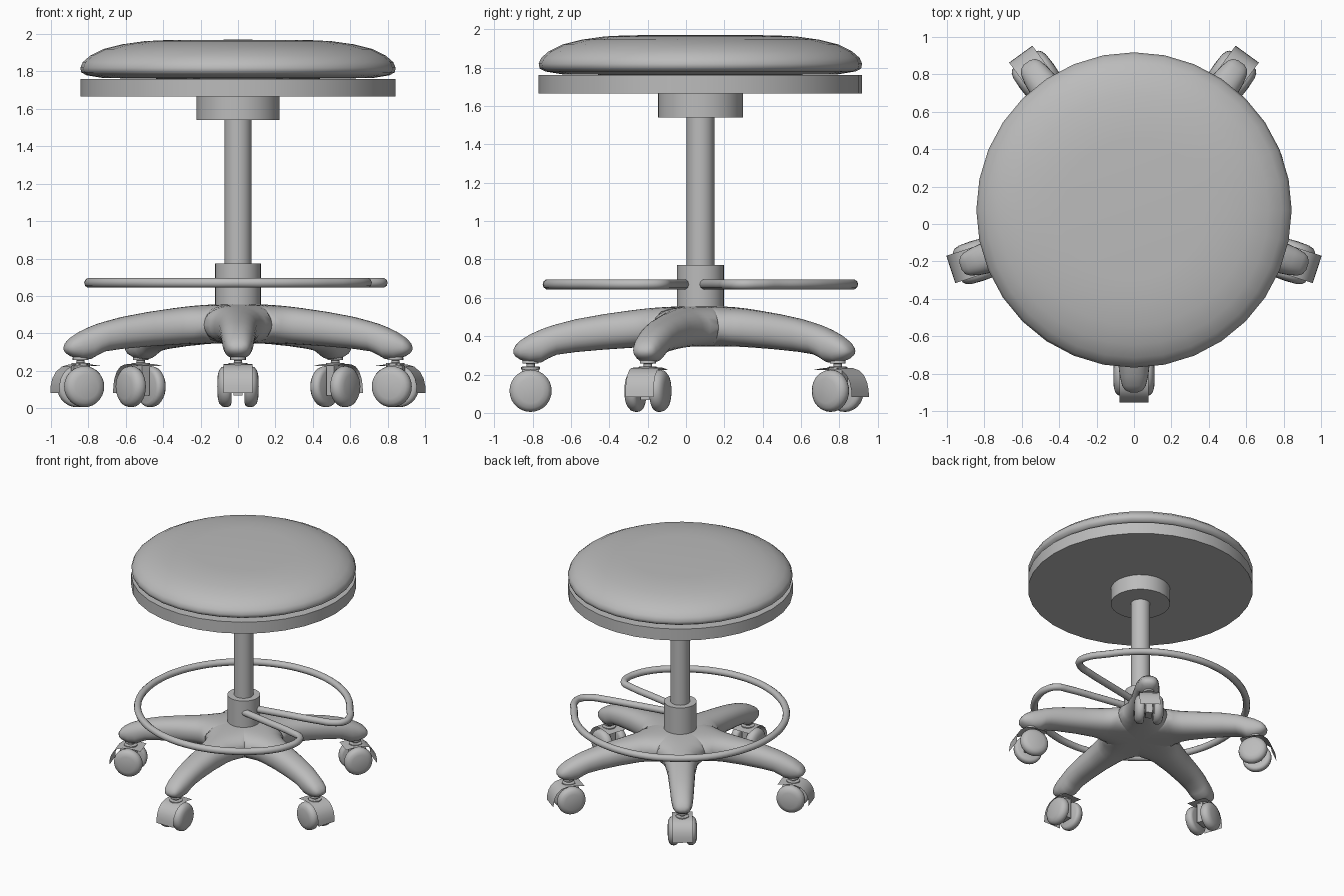
import bpy, bmesh
from math import sin, cos, pi, tan, radians
from mathutils import Matrix, Vector

cube = bpy.data.objects.get("Cube")
if cube:
    bpy.data.objects.remove(cube, do_unlink=True)

grey = bpy.data.materials.new("plain_grey")
grey.use_nodes = True
grey.diffuse_color = (0.5, 0.5, 0.5, 1)
grey.node_tree.nodes["Principled BSDF"].inputs["Base Color"].default_value = (0.5, 0.5, 0.5, 1)

CENTRE = Matrix.Translation((0, 0.075, 0))
ARM_ANGLES = [radians(270 + 72 * i) for i in range(5)]
CASTER_R = 0.885


def finish(name, bm, matrix=CENTRE, angle=35):
    bmesh.ops.remove_doubles(bm, verts=bm.verts, dist=0.0005)
    bmesh.ops.recalc_face_normals(bm, faces=bm.faces)
    mesh = bpy.data.meshes.new(name)
    bm.to_mesh(mesh)
    bm.free()
    mesh.shade_smooth()
    mesh.set_sharp_from_angle(angle=radians(angle))
    mesh.materials.append(grey)
    obj = bpy.data.objects.new(name, mesh)
    obj.matrix_world = matrix
    bpy.context.collection.objects.link(obj)
    return obj


def lathe(name, profile, segs=32, matrix=CENTRE, angle=35):
    """Spin (radius, height) points around local z."""
    bm = bmesh.new()
    verts = [bm.verts.new((r, 0, z)) for r, z in profile]
    edges = [bm.edges.new(p) for p in zip(verts, verts[1:])]
    bmesh.ops.spin(bm, geom=verts + edges, cent=(0, 0, 0), axis=(0, 0, 1),
                   angle=2 * pi, steps=segs, use_duplicate=False)
    return finish(name, bm, matrix, angle)


def cylinder(name, r, z0, z1, segs=32, matrix=CENTRE):
    return lathe(name, [(0, z0), (r, z0), (r, z1), (0, z1)], segs, matrix)


# Seat, pan and column
lathe("seat_cushion", [(0, 1.755), (0.72, 1.765), (0.81, 1.78), (0.838, 1.795), (0.843, 1.82),
                       (0.83, 1.85), (0.79, 1.885), (0.72, 1.92), (0.62, 1.945),
                       (0.5, 1.962), (0.38, 1.968), (0, 1.97)], angle=60)
cylinder("seat_pan", 0.843, 1.665, 1.76)
cylinder("seat_mount", 0.222, 1.54, 1.67)
cylinder("column", 0.0725, 0.5, 1.6)
cylinder("column_collar", 0.122, 0.5, 0.772)

# Five-armed base: sections of (distance, half width, top, bottom), clipped to a fifth of a turn
SECTIONS = [(0, 0.6, 0.555, 0.345), (0.1, 0.42, 0.555, 0.345), (0.16, 0.3, 0.553, 0.345),
            (0.21, 0.21, 0.55, 0.345), (0.25, 0.25 * tan(pi / 5), 0.547, 0.345),
            (0.29, 0.15, 0.543, 0.343), (0.35, 0.127, 0.536, 0.34), (0.5, 0.105, 0.515, 0.33),
            (0.65, 0.096, 0.488, 0.317), (0.75, 0.09, 0.462, 0.303), (0.79, 0.087, 0.45, 0.285),
            (0.83, 0.083, 0.435, 0.263), (0.89, 0.076, 0.408, 0.262), (0.94, 0.063, 0.376, 0.278),
            (0.963, 0.048, 0.352, 0.293), (0.975, 0.02, 0.33, 0.31)]


def base():
    bm = bmesh.new()
    n = 14
    for a in ARM_ANGLES:
        rings = []
        for u, w, top, bottom in SECTIONS:
            h = min(w, u * tan(pi / 5))
            mid, half = (top + bottom) / 2, (top - bottom) / 2
            ring = []
            for k in range(2 * n):
                t = pi * k / n
                v = h * cos(t)
                lift = half * max(0, 1 - abs(v / w) ** 2.4) ** (1 / 2.2)
                z = mid + (lift if k <= n else -lift)
                ring.append((u * cos(a) - v * sin(a), u * sin(a) + v * cos(a), z))
            # the lower row needs its own end points where the section is clipped
            upper = ring[:n + 1]
            lower = [(x, y, 2 * mid - z) for x, y, z in upper]
            rings.append((upper, lower))
        for side in (0, 1):
            grid = [[bm.verts.new(p) for p in r[side]] for r in rings]
            for r0, r1 in zip(grid, grid[1:]):
                for k in range(n):
                    bm.faces.new((r0[k], r0[k + 1], r1[k + 1], r1[k]))
        bm.verts.ensure_lookup_table()
        tip = [bm.verts.new(p) for p in rings[-1][0] + rings[-1][1][-2:0:-1]]
        bm.faces.new(tip)
    bmesh.ops.remove_doubles(bm, verts=bm.verts, dist=0.0005)
    bmesh.ops.dissolve_degenerate(bm, edges=bm.edges, dist=0.0001)
    return finish("five_arm_base", bm, angle=65)


base()

# Casters: local x points outward, local z up
WHEEL = [(0, 0.035), (0.088, 0.035), (0.102, 0.04), (0.109, 0.052), (0.11, 0.068),
         (0.105, 0.086), (0.09, 0.1), (0.065, 0.108), (0, 0.111)]
HOOD = [(0.785, 0.224), (0.83, 0.231), (0.88, 0.236), (0.925, 0.234), (0.965, 0.222),
        (0.998, 0.195), (1.018, 0.16), (1.028, 0.12), (1.03, 0.082)]


def hood(name, matrix):
    bm = bmesh.new()
    rows = [[bm.verts.new((u, y, z)) for y in (-0.077, 0.077)] for u, z in HOOD]
    for a, b in zip(rows, rows[1:]):
        bm.faces.new((a[0], a[1], b[1], b[0]))
    bmesh.ops.solidify(bm, geom=bm.faces[:], thickness=0.008)
    finish(name, bm, matrix)


def fork(name, matrix):
    bm = bmesh.new()
    bmesh.ops.create_cube(bm, size=1, matrix=Matrix.Translation((CASTER_R, 0, 0.15))
                          @ Matrix.Diagonal((0.09, 0.05, 0.165, 1)))
    finish(name, bm, matrix)


for i, a in enumerate(ARM_ANGLES, 1):
    frame = CENTRE @ Matrix.Rotation(a, 4, 'Z')
    stem = frame @ Matrix.Translation((CASTER_R, 0, 0))
    hood(f"caster_hood_{i}", frame)
    fork(f"caster_fork_{i}", frame)
    lathe(f"caster_stem_{i}", [(0, 0.225), (0.05, 0.225), (0.05, 0.24), (0.022, 0.243), (0.022, 0.256),
                               (0.042, 0.258), (0.042, 0.27), (0.03, 0.3), (0, 0.3)], 16, stem)
    hub = stem @ Matrix.Translation((0, 0, 0.115))
    for side, turn in (("a", 90), ("b", -90)):
        axle = hub @ Matrix.Rotation(radians(turn), 4, 'X')
        lathe(f"caster_wheel_{i}{side}", WHEEL, 28, axle, 50)
        cylinder(f"caster_axle_{i}{side}", 0.03, 0, 0.05, 16, axle)

# Foot ring: one open tube with both ends bent back to the collar
RING_R = 0.795
path = [(0.06, 0.012), (0.35, 0.068), (0.6, 0.118), (0.71, 0.15), (0.768, 0.21), (0.762, 0.29)]
path += [(RING_R * cos(radians(t)), RING_R * sin(radians(t))) for t in range(32, 325, 12)]
path += [(0.678, -0.37), (0.685, -0.27), (0.65, -0.2), (0.57, -0.172), (0.32, -0.125), (0.06, -0.08)]
curve = bpy.data.curves.new("foot_ring", 'CURVE')
curve.dimensions = '3D'
curve.bevel_depth = 0.027
curve.bevel_resolution = 3
curve.resolution_u = 5
curve.use_fill_caps = True
spline = curve.splines.new('BEZIER')
spline.bezier_points.add(len(path) - 1)
for point, (x, y) in zip(spline.bezier_points, path):
    point.co = Vector((x, y, 0.67))
    point.handle_left_type = point.handle_right_type = 'AUTO'
curve.materials.append(grey)
ring = bpy.data.objects.new("foot_ring", curve)
ring.matrix_world = CENTRE
bpy.context.collection.objects.link(ring)
